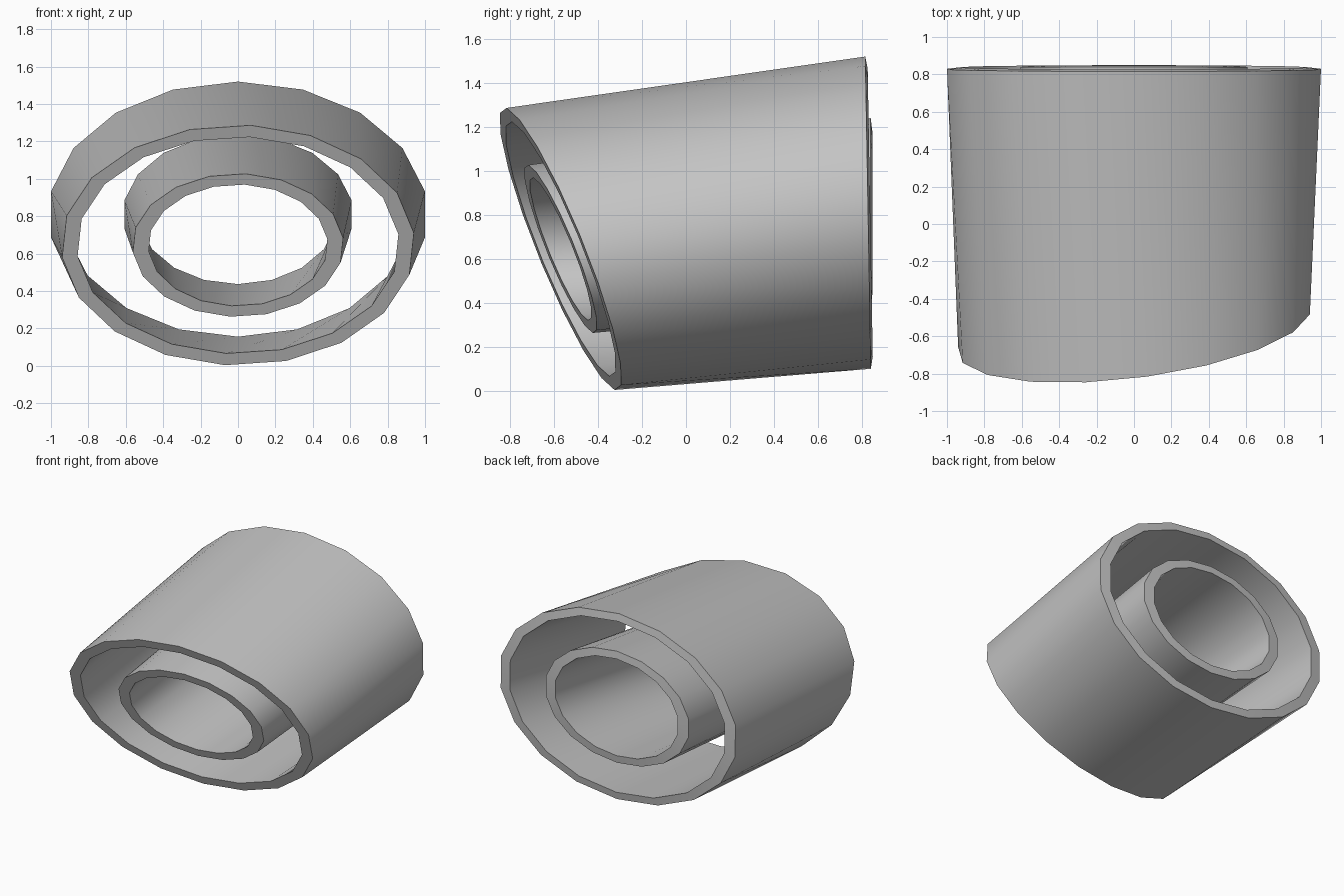
import bpy
import bmesh
from math import sin, cos, radians

SIDES = 18
TWIST = radians(4.2)

cube = bpy.data.objects.get("Cube")
if cube:
    bpy.data.objects.remove(cube, do_unlink=True)

grey = bpy.data.materials.new("plain grey")
grey.use_nodes = True
colour = (0.55, 0.55, 0.55, 1)
grey.diffuse_color = colour
grey.node_tree.nodes["Principled BSDF"].inputs["Base Color"].default_value = colour


def front_plane(x, z):
    # Slanted, slightly yawed cut
    return -0.315 + 0.12 * x - 0.396 * z


def ring(bm, rx, rz, cz, twist, depth):
    verts = []
    for i in range(SIDES):
        a = radians(360 / SIDES) * i + twist
        x, z = rx * sin(a), cz + rz * cos(a)
        verts.append(bm.verts.new((x, depth(x, z), z)))
    return verts


def tube(name, front_out, front_in, back_out, back_in, back_outer, back_inner):
    """Oval tapered tube; sizes are (half width, half height)."""
    bm = bmesh.new()
    loops = [
        ring(bm, *front_out, 0.645, TWIST, front_plane),
        ring(bm, *back_out, 0.81, 0, back_outer),
        ring(bm, *back_in, 0.81, 0, back_inner),
        ring(bm, *front_in, 0.645, TWIST, front_plane),
    ]
    # Outer wall, back rim, inner wall, front rim
    for k in range(4):
        a, b = loops[k], loops[(k + 1) % 4]
        for i in range(SIDES):
            j = (i + 1) % SIDES
            bm.faces.new((a[i], a[j], b[j], b[i]))
    bmesh.ops.recalc_face_normals(bm, faces=bm.faces)
    mesh = bpy.data.meshes.new(name)
    bm.to_mesh(mesh)
    bm.free()
    mesh.materials.append(grey)
    obj = bpy.data.objects.new(name, mesh)
    bpy.context.collection.objects.link(obj)
    bpy.ops.object.select_all(action="DESELECT")
    obj.select_set(True)
    bpy.context.view_layer.objects.active = obj
    bpy.ops.object.shade_smooth_by_angle(angle=radians(35))


# Large outer sleeve
tube("outer_sleeve", (0.945, 0.643), (0.862, 0.58), (1.015, 0.71), (0.928, 0.654),
     lambda x, z: 0.842 - 0.0176 * z, lambda x, z: 0.852 - 0.0176 * z)

# Small inner sleeve
tube("inner_sleeve", (0.565, 0.383), (0.48, 0.325), (0.617, 0.43), (0.53, 0.373),
     lambda x, z: 0.84, lambda x, z: 0.847)
